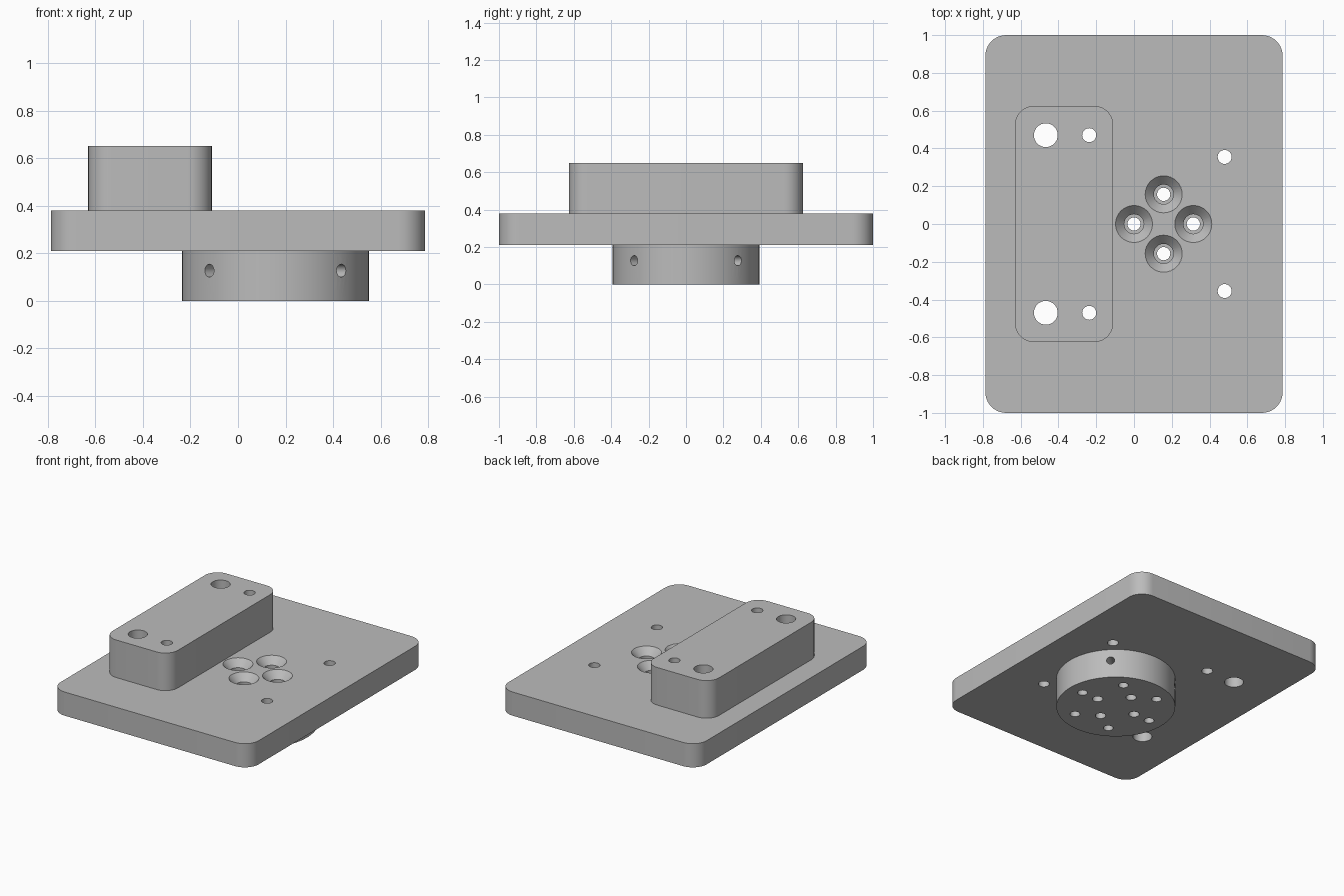
import bpy, bmesh
from math import cos, sin, pi, radians
from mathutils import Matrix, Vector

cube = bpy.data.objects.get("Cube")
if cube:
    bpy.data.objects.remove(cube, do_unlink=True)

grey = bpy.data.materials.new("machined grey")
grey.use_nodes = True
grey.diffuse_color = (0.5, 0.5, 0.5, 1)
grey.node_tree.nodes["Principled BSDF"].inputs["Base Color"].default_value = (0.5, 0.5, 0.5, 1)


def make_object(name, bm):
    bmesh.ops.recalc_face_normals(bm, faces=bm.faces)
    mesh = bpy.data.meshes.new(name)
    bm.to_mesh(mesh)
    bm.free()
    obj = bpy.data.objects.new(name, mesh)
    mesh.materials.append(grey)
    bpy.context.scene.collection.objects.link(obj)
    return obj


def rounded_block(name, x0, x1, half_y, z0, z1, radius):
    """Box with rounded vertical corners."""
    bm = bmesh.new()
    place = Matrix.Translation(((x0 + x1) / 2, 0, (z0 + z1) / 2))
    scale = Matrix.Diagonal((x1 - x0, 2 * half_y, z1 - z0, 1))
    bmesh.ops.create_cube(bm, size=1, matrix=place @ scale)
    upright = [e for e in bm.edges
               if abs(e.verts[0].co.z - e.verts[1].co.z) > 0.01]
    bmesh.ops.bevel(bm, geom=upright, offset=radius, segments=10,
                    profile=0.5, affect='EDGES')
    return make_object(name, bm)


def turned(bm, profile, matrix=Matrix(), sides=32):
    """Closed solid of revolution from (radius, height) points."""
    rings = [[bm.verts.new(matrix @ Vector((r * cos(2 * pi * i / sides),
                                            r * sin(2 * pi * i / sides), z)))
              for i in range(sides)] for r, z in profile]
    for low, high in zip(rings, rings[1:]):
        for i in range(sides):
            j = (i + 1) % sides
            bm.faces.new((low[i], low[j], high[j], high[i]))
    bm.faces.new(rings[0][::-1])
    bm.faces.new(rings[-1])


def drill(obj, holes):
    """Cut (profile, matrix) holes out of a part, then shade it."""
    bm = bmesh.new()
    for profile, matrix in holes:
        turned(bm, profile, matrix)
    cutter = make_object("hole_cutter", bm)
    cutter.hide_render = True
    mod = obj.modifiers.new("holes", 'BOOLEAN')
    mod.operation = 'DIFFERENCE'
    mod.solver = 'EXACT'
    mod.object = cutter
    bpy.ops.object.select_all(action='DESELECT')
    obj.select_set(True)
    bpy.context.view_layer.objects.active = obj
    bpy.ops.object.modifier_apply(modifier=mod.name)
    bpy.data.objects.remove(cutter, do_unlink=True)
    bpy.ops.object.shade_smooth_by_angle(angle=radians(30))


def at(x, y):
    return Matrix.Translation((x, y, 0))


def straight(radius, z0=-0.1, z1=0.8):
    return [(radius, z0), (radius, z1)]


BASE_Z, PLATE_Z, BLOCK_Z = 0.21, 0.38, 0.65
HUB_X, HUB_R, BOLT_R = 0.157, 0.393, 0.157
SMALL, LARGE = 0.037, 0.063

# Hole positions shared between parts
block_holes = [(straight(r), at(x, y)) for y in (-0.47, 0.47)
               for x, r in ((-0.467, LARGE), (-0.237, SMALL))]
bolt_places = [at(HUB_X + BOLT_R * cos(k * pi / 2), BOLT_R * sin(k * pi / 2))
               for k in range(4)]

# Mounting plate with countersunk bolt holes and two pin holes
plate = rounded_block("mounting_plate", -0.787, 0.787, 1.0, BASE_Z, PLATE_Z, 0.11)
countersink = [(0.052, 0.1), (0.052, 0.33), (0.098, PLATE_Z), (0.116, 0.4)]
drill(plate, block_holes + [(countersink, m) for m in bolt_places]
      + [(straight(SMALL), at(0.48, y)) for y in (-0.355, 0.355)])

# Raised block on the plate
block = rounded_block("raised_block", -0.63, -0.11, 0.625, PLATE_Z, BLOCK_Z, 0.1)
drill(block, block_holes)

# Round hub under the plate
bm = bmesh.new()
turned(bm, [(HUB_R, 0), (HUB_R, BASE_Z)], at(HUB_X, 0), sides=96)
hub = make_object("round_hub", bm)
hub_holes = [(straight(0.035), m) for m in bolt_places]
for k in range(6):
    a = k * pi / 3
    hub_holes.append((straight(0.033), at(HUB_X + 0.287 * cos(a), 0.287 * sin(a))))
# Set screw holes drilled inward from the rim
for k in range(4):
    turn = Matrix.Rotation(pi / 4 + k * pi / 2, 4, 'Z') @ Matrix.Rotation(pi / 2, 4, 'Y')
    hub_holes.append((straight(0.027, 0.2, 0.45),
                      Matrix.Translation((HUB_X, 0, 0.127)) @ turn))
drill(hub, hub_holes)
